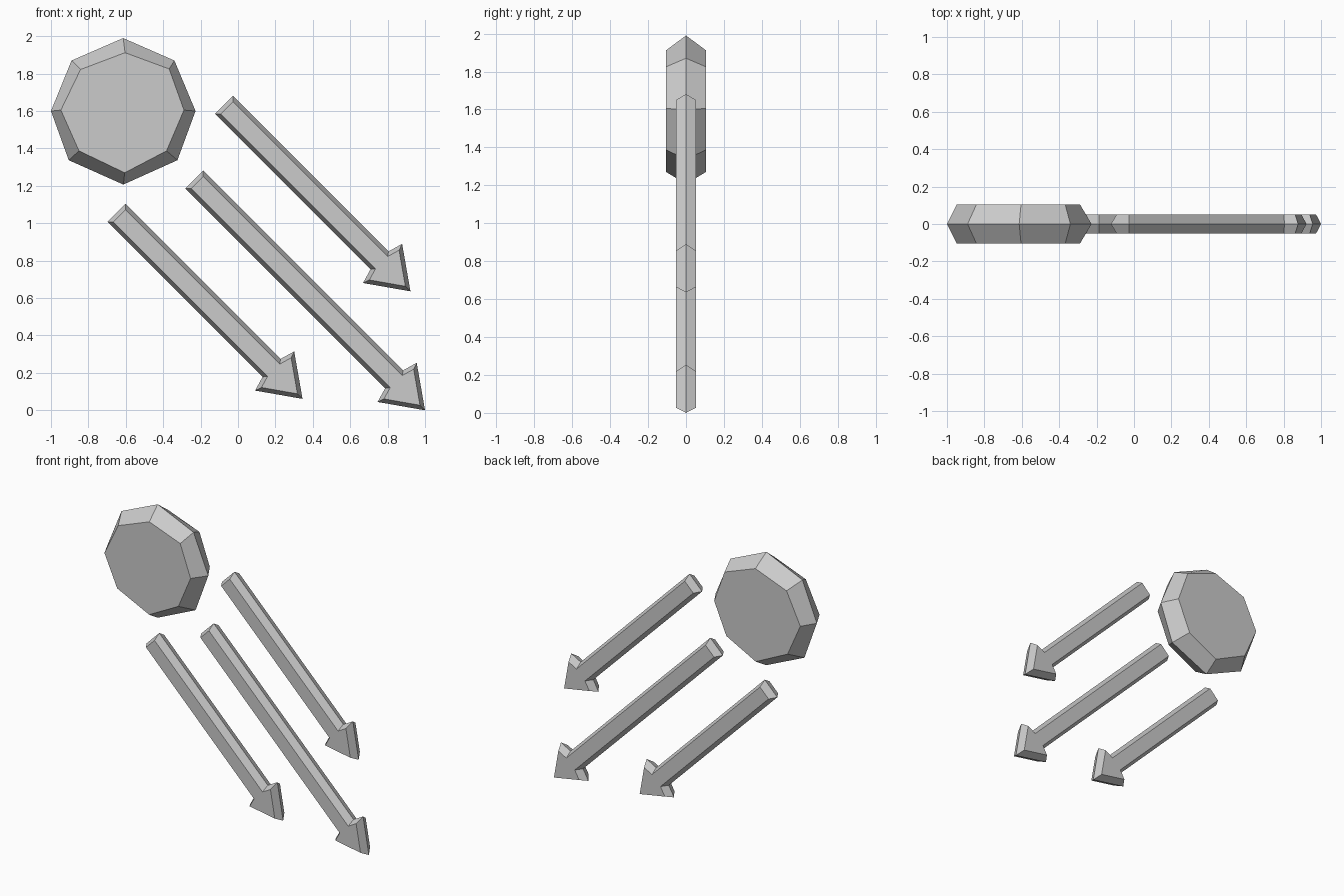
import bpy, bmesh
from mathutils import Vector

if "Cube" in bpy.data.objects:
    bpy.data.objects.remove(bpy.data.objects["Cube"])


def bevelled_slab(name, rim, face, half):
    """Slab with a ridge (rim) at y = 0 and smaller flat faces at y = -half, +half."""
    bm = bmesh.new()
    rings = [[bm.verts.new((x, y, z)) for x, z in pts]
             for pts, y in ((face, -half), (rim, 0), (face, half))]
    n = len(rim)
    for a, b in zip(rings, rings[1:]):
        for i in range(n):
            j = (i + 1) % n
            bm.faces.new((a[i], a[j], b[j], b[i]))
    bm.faces.new(rings[0])
    bm.faces.new(rings[2])
    bmesh.ops.recalc_face_normals(bm, faces=bm.faces)
    mesh = bpy.data.meshes.new(name)
    bm.to_mesh(mesh)
    bm.free()
    ob = bpy.data.objects.new(name, mesh)
    bpy.context.collection.objects.link(ob)
    return ob


def inset(pts, d):
    """Mitred inward offset of a clockwise outline."""
    out = []
    for i, p in enumerate(pts):
        e0 = (p - pts[i - 1]).normalized()
        e1 = (pts[(i + 1) % len(pts)] - p).normalized()
        n0, n1 = Vector((e0.y, -e0.x)), Vector((e1.y, -e1.x))
        out.append(p + (n0 + n1) * d / (1 + n0.dot(n1)))
    return out


# Sun disc: irregular octagon, clockwise from the top
sun_rim = [(-0.614, 1.99), (-0.34, 1.87), (-0.227, 1.6), (-0.324, 1.337),
           (-0.613, 1.207), (-0.905, 1.337), (-1.0, 1.6), (-0.89, 1.87)]
sun_face = [(-0.604, 1.912), (-0.368, 1.825), (-0.289, 1.605), (-0.382, 1.387),
            (-0.606, 1.27), (-0.85, 1.387), (-0.947, 1.605), (-0.842, 1.822)]
bevelled_slab("sun_disc", sun_rim, sun_face, 0.105)

# Ray arrows pointing down to the right
along = Vector((1, -1)).normalized()
across = Vector((1, 1)).normalized()


def arrow(name, tip, length):
    half = [(-length, 0.068), (-0.234, 0.068), (-0.211, 0.148)]
    outline = half + [(0, 0)] + [(a, -w) for a, w in reversed(half)]
    rim = [Vector(tip) + along * a + across * w for a, w in outline]
    bevelled_slab(name, rim, inset(rim, 0.022), 0.052)


arrow("upper_ray_arrow", (0.922, 0.636), 1.41)
arrow("middle_ray_arrow", (1.0, 0.0), 1.745)
arrow("lower_ray_arrow", (0.345, 0.061), 1.407)
